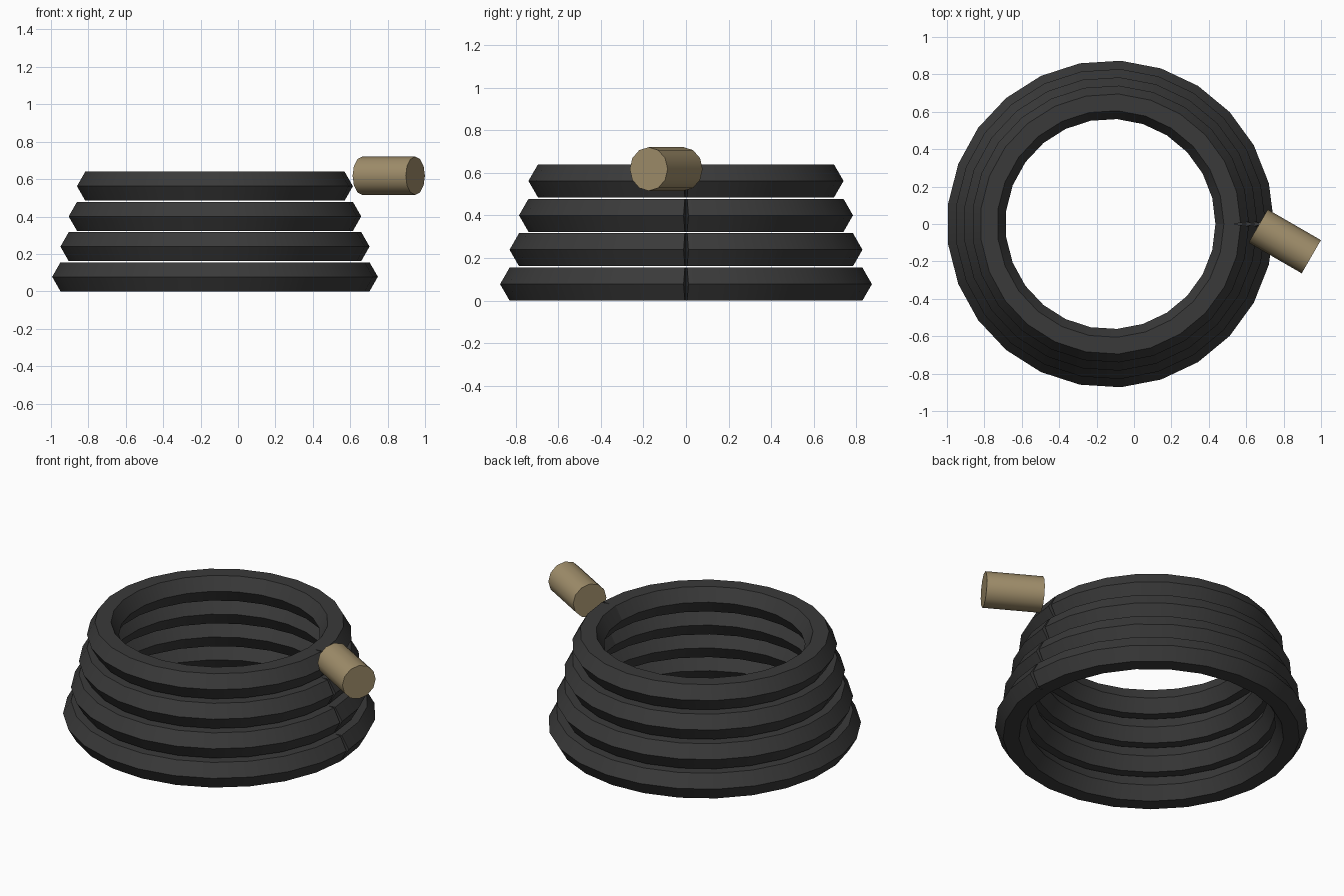
import bpy, bmesh
from math import radians, sin, cos, pi
from mathutils import Vector

cube = bpy.data.objects.get("Cube")
if cube:
    bpy.data.objects.remove(cube, do_unlink=True)


def material(name, colour):
    mat = bpy.data.materials.new(name)
    mat.use_nodes = True
    mat.diffuse_color = (*colour, 1)
    mat.node_tree.nodes["Principled BSDF"].inputs["Base Color"].default_value = (*colour, 1)
    return mat


rubber = material("dark rubber", (0.042, 0.042, 0.042))
brass = material("dull brass", (0.35, 0.27, 0.146))


def finish(obj, mat, angle):
    obj.data.materials.append(mat)
    bpy.ops.object.select_all(action='DESELECT')
    obj.select_set(True)
    bpy.context.view_layer.objects.active = obj
    bpy.ops.object.shade_smooth_by_angle(angle=radians(angle))


# Hose loop: hexagonal tube swept round a polygon, left open at the seam
SEGMENTS, SIDES, TUBE = 25, 6, 0.0895
CENTRE_X = -0.126


def hose_loop(name, radius, z):
    bm = bmesh.new()
    step = 2 * pi / SEGMENTS
    sections = []
    for i in range(SEGMENTS + 1):
        a = i * step
        # End sections stand square to the end segments
        tilt = a + step / 2 if i == 0 else a - step / 2 if i == SEGMENTS else a
        middle = Vector((CENTRE_X + radius * cos(a), radius * sin(a), z))
        out = Vector((cos(tilt), sin(tilt), 0))
        sections.append([bm.verts.new(middle + out * TUBE * cos(b) + Vector((0, 0, TUBE * sin(b))))
                         for b in (2 * pi * k / SIDES for k in range(SIDES))])
    for s, t in zip(sections, sections[1:]):
        for k in range(SIDES):
            n = (k + 1) % SIDES
            bm.faces.new((s[k], t[k], t[n], s[n]))
    bm.faces.new(sections[0])
    bm.faces.new(sections[-1])
    bmesh.ops.recalc_face_normals(bm, faces=bm.faces[:])
    mesh = bpy.data.meshes.new(name)
    bm.to_mesh(mesh)
    bm.free()
    obj = bpy.data.objects.new(name, mesh)
    bpy.context.collection.objects.link(obj)
    finish(obj, rubber, 30)


# Stack of loops, each smaller than the one below
for level in range(4):
    hose_loop(f"hose_loop_{level + 1}", 0.785 - 0.0445 * level, 0.0777 + 0.1615 * level)

# Nozzle lying at the loose end of the top loop
bpy.ops.mesh.primitive_cylinder_add(vertices=12, radius=0.1025, depth=0.328,
                                    location=(0.806, -0.093, 0.618),
                                    rotation=(0, radians(90), radians(-30)))
nozzle = bpy.context.object
nozzle.name = "nozzle"
finish(nozzle, brass, 40)
